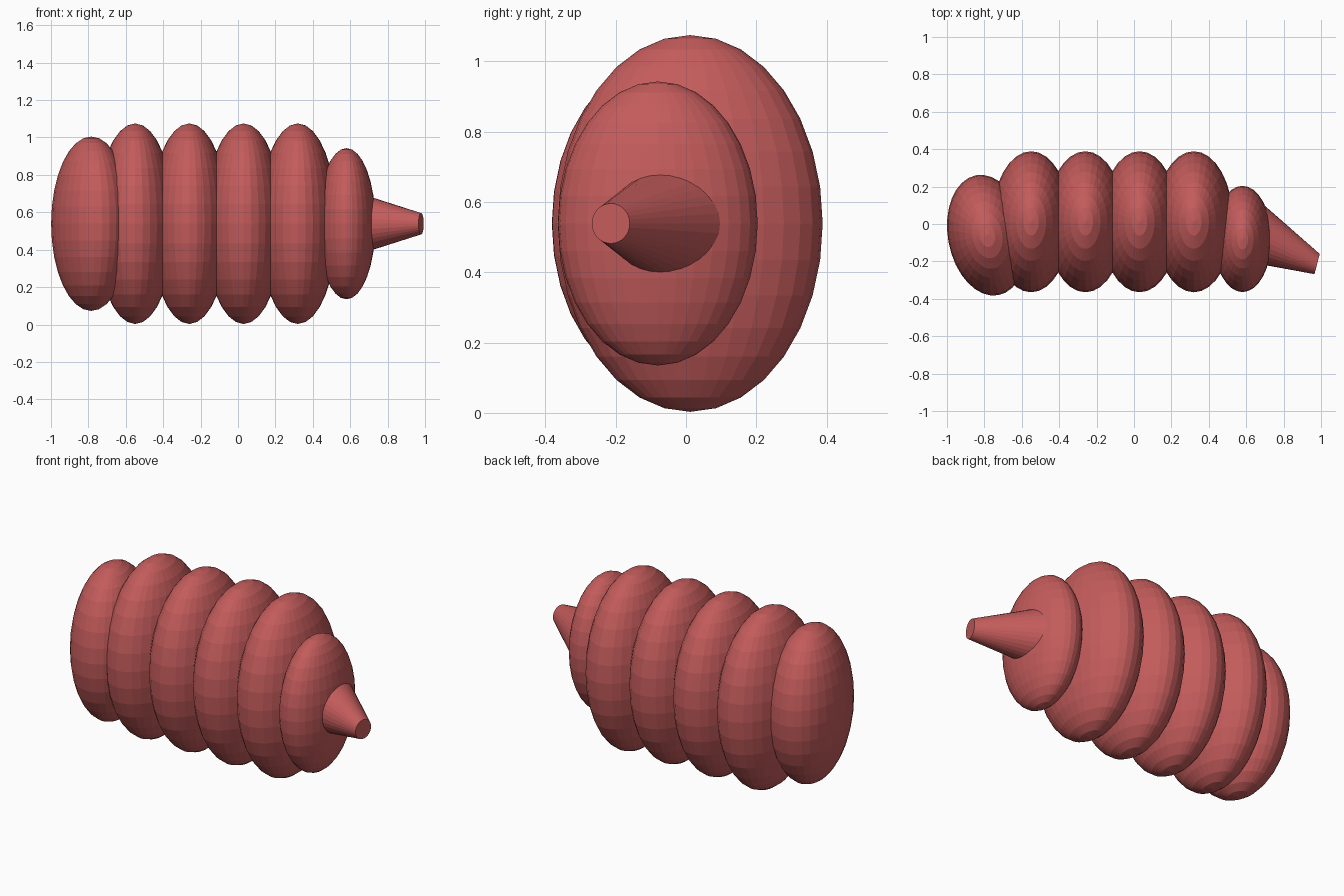
import bpy, bmesh, math
from mathutils import Matrix, Vector

if "Cube" in bpy.data.objects:
    bpy.data.objects.remove(bpy.data.objects["Cube"])

red = bpy.data.materials.new("soft_red")
red.diffuse_color = (0.55, 0.105, 0.105, 1)
red.use_nodes = True
red.node_tree.nodes["Principled BSDF"].inputs["Base Color"].default_value = red.diffuse_color


def finish(name, bm):
    bmesh.ops.recalc_face_normals(bm, faces=bm.faces[:])
    mesh = bpy.data.meshes.new(name)
    bm.to_mesh(mesh)
    bm.free()
    mesh.materials.append(red)
    obj = bpy.data.objects.new(name, mesh)
    bpy.context.collection.objects.link(obj)
    return obj


def ellipsoid(name, centre, radii, turn=0):
    bm = bmesh.new()
    bmesh.ops.create_uvsphere(bm, u_segments=32, v_segments=16, radius=1)
    bm.transform(Matrix.Translation(centre)
                 @ Matrix.Rotation(math.radians(turn), 4, 'Z')
                 @ Matrix.Diagonal((*radii, 1)))
    return finish(name, bm)


def loft(name, rings, sides=32):
    # each ring: centre, sideways half-axis, vertical radius
    bm = bmesh.new()
    loops = []
    for centre, side, rz in rings:
        c, s = Vector(centre), Vector(side)
        loops.append([bm.verts.new(c + s * math.cos(a) + Vector((0, 0, rz * math.sin(a))))
                      for a in (2 * math.pi * i / sides for i in range(sides))])
    for a, b in zip(loops, loops[1:]):
        for i in range(sides):
            j = (i + 1) % sides
            bm.faces.new((a[i], a[j], b[j], b[i]))
    bm.faces.new(loops[0])
    bm.faces.new(loops[-1])
    return finish(name, bm)


MID = 0.539

# Row of equal body segments
for i in range(4):
    ellipsoid(f"body_segment_{i + 1}", (-0.55 + 0.29 * i, 0.012, MID), (0.21, 0.377, 0.536))

# Turned rear segment and smaller front segment
ellipsoid("rear_segment", (-0.785, -0.06, MID), (0.21, 0.326, 0.466), 10.5)
ellipsoid("front_segment", (0.58, -0.08, MID), (0.155, 0.284, 0.404))

# Tapered, bent snout
loft("snout", [((0.675, -0.048, MID), (0, 0.167, 0), 0.154),
               ((0.979, -0.214, MID), (0.014, 0.054, 0), 0.057)])
